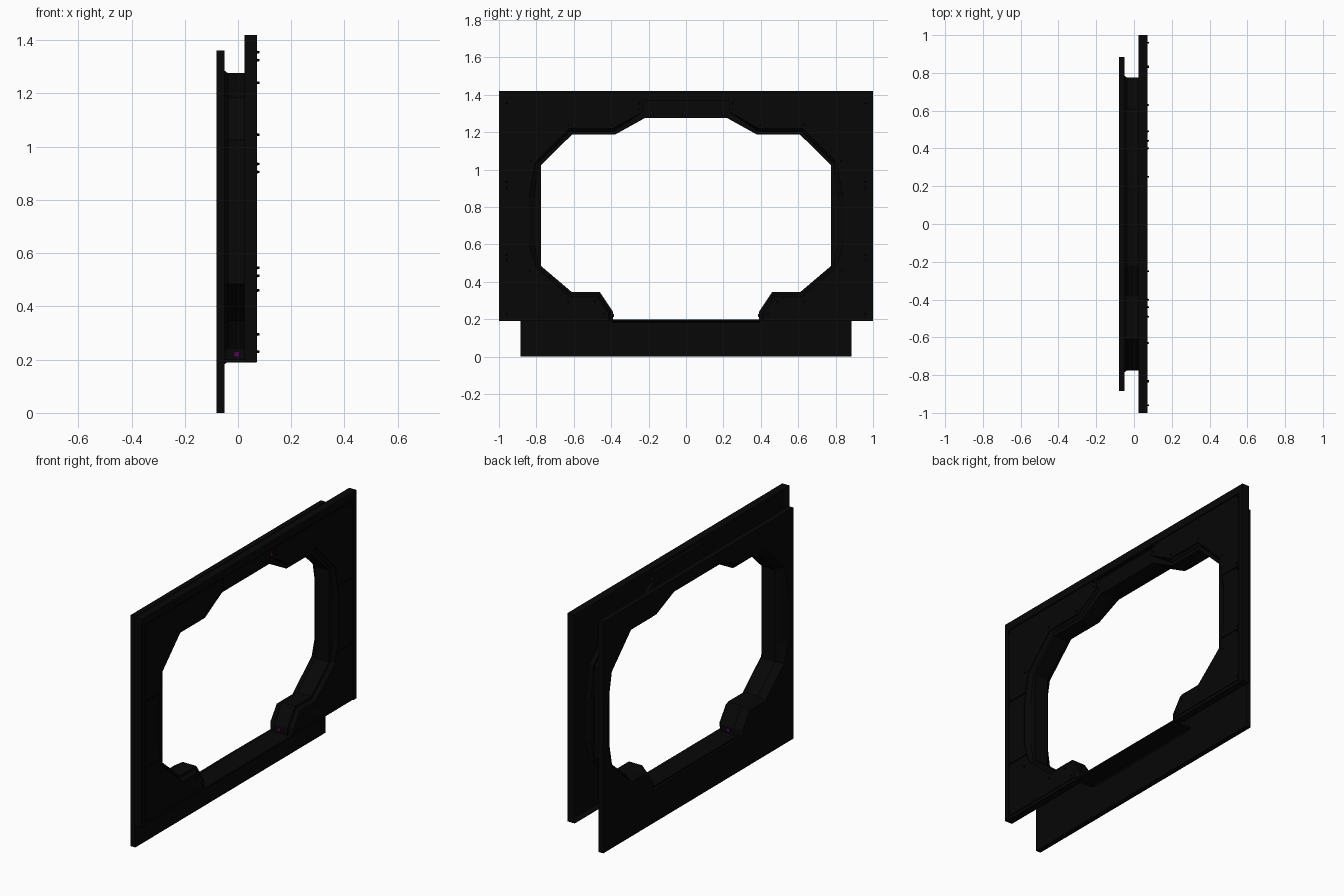
import bpy, bmesh
from mathutils import Vector

if "Cube" in bpy.data.objects:
    bpy.data.objects.remove(bpy.data.objects["Cube"])


def material(name, rgb):
    m = bpy.data.materials.new(name)
    m.diffuse_color = (*rgb, 1)
    m.use_nodes = True
    m.node_tree.nodes["Principled BSDF"].inputs["Base Color"].default_value = m.diffuse_color
    return m


DARK = material("dark_metal", (0.002, 0.002, 0.002))
PURPLE = material("purple_light", (0.10, 0.0, 0.11))
RED = material("red_light", (0.14, 0.0, 0.04))


def finish(name, bm, mat=DARK):
    # drop faces on the centre plane, then mirror left to right
    bmesh.ops.remove_doubles(bm, verts=bm.verts, dist=1e-5)
    seam = [f for f in bm.faces if all(abs(v.co.y) < 1e-5 for v in f.verts)]
    bmesh.ops.delete(bm, geom=seam, context='FACES')
    me = bpy.data.meshes.new(name)
    bm.to_mesh(me)
    bm.free()
    me.materials.append(mat)
    ob = bpy.data.objects.new(name, me)
    bpy.context.collection.objects.link(ob)
    mod = ob.modifiers.new("mirror", 'MIRROR')
    mod.use_axis = (False, True, False)
    return ob


def loft(bm, loops, closed=True, caps=True):
    # loops: list of (x, [(y, z), ...]) with equal point counts
    rows = [[bm.verts.new((x, y, z)) for y, z in pts] for x, pts in loops]
    n = len(rows[0])
    for a, b in zip(rows, rows[1:]):
        for i in range(n if closed else n - 1):
            j = (i + 1) % n
            bm.faces.new((a[i], a[j], b[j], b[i]))
    if caps:
        bm.faces.new(rows[0])
        bm.faces.new(rows[-1][::-1])
    bmesh.ops.recalc_face_normals(bm, faces=bm.faces)


def prism(name, *loops):
    bm = bmesh.new()
    loft(bm, loops)
    return finish(name, bm)


def ribbon(name, *loops):
    bm = bmesh.new()
    loft(bm, loops, closed=False, caps=False)
    return finish(name, bm)


# Half outlines (y, z), from the threshold up to the header
OPENING = [(0.39, 0.192), (0.39, 0.24), (0.46, 0.345), (0.61, 0.345), (0.775, 0.485),
           (0.775, 0.6), (0.775, 0.85), (0.775, 1.025), (0.61, 1.187), (0.38, 1.187),
           (0.22, 1.276), (0.22, 1.276), (0.0, 1.276)]
RIM = [(0.415, 0.192), (0.415, 0.235), (0.475, 0.32), (0.62, 0.32), (0.80, 0.475),
       (0.84, 0.6), (0.84, 0.85), (0.805, 1.04), (0.625, 1.22), (0.39, 1.22),
       (0.23, 1.31), (0.23, 1.37), (0.0, 1.37)]
CHAMFER = [tuple(Vector(r).lerp(Vector(o), 0.45)) for r, o in zip(RIM[:10], OPENING)] + RIM[10:]

# Front plate: a pressed sheet with a folded skirt round its outside
FRONT_OUTER = [(0, 1.42), (1, 1.42), (1, 0.192)]
bm = bmesh.new()
bm.faces.new([bm.verts.new((0.067, y, z)) for y, z in RIM + FRONT_OUTER])
finish("front_plate_sheet", bm)
skirt = FRONT_OUTER + [(0.39, 0.192)]
ribbon("front_plate_skirt", (0.025, skirt), (0.067, skirt))
border = FRONT_OUTER + [(0.972, 0.192), (0.972, 1.375), (0, 1.375)]
prism("front_border", (0.067, border), (0.072, border))

# Raised side panels, split by two horizontal seams
panel = [(0.415, 0.21)] + RIM[1:11] + [(0.235, 1.368), (0.966, 1.368), (0.966, 0.21)]
for i, (lo, hi) in enumerate([(0.2, 0.527), (0.533, 0.917), (0.923, 1.4)]):
    bm = bmesh.new()
    loft(bm, [(0.067, panel), (0.072, panel)])
    for z, up in ((lo, -1), (hi, 1)):
        bmesh.ops.bisect_plane(bm, geom=bm.verts[:] + bm.edges[:] + bm.faces[:],
                               plane_co=(0, 0, z), plane_no=(0, 0, up), clear_outer=True)
        bmesh.ops.holes_fill(bm, edges=[e for e in bm.edges if e.is_boundary])
    bmesh.ops.recalc_face_normals(bm, faces=bm.faces)
    finish(f"side_panel_{i + 1}", bm)

# Tunnel lining, stepping out to the rim at the front and flaring at the back
tunnel = [(0, 0.192)] + OPENING
flare = [(y * 1.014, 0.73 + (z - 0.73) * 1.018) for y, z in tunnel]
ribbon("tunnel_lining", (-0.051, flare), (-0.038, tunnel), (0.05, tunnel))
ribbon("front_reveal", (0.05, OPENING), (0.05, CHAMFER), (0.067, RIM))

# Back plate with a wide splayed opening and a closed bottom rail
BACK_OUTER = [(0, 1.362), (0.885, 1.362), (0.885, 0), (0, 0)]
splay = [(0, 0.195)] + RIM[:10] + [(0.225, 1.29), (0.225, 1.29), (0, 1.29)]
bm = bmesh.new()
loft(bm, [(-0.08, splay + BACK_OUTER), (-0.05, flare + BACK_OUTER)])
finish("back_plate", bm)

# Threshold strip
strip = [(0, 0.19), (0.415, 0.19), (0.415, 0.2), (0, 0.2)]
prism("threshold", (-0.06, strip), (0.07, strip))

# Small rivets at the panel corners
RIVETS = [(0.96, 0.23), (0.96, 0.515), (0.96, 0.545), (0.96, 0.905), (0.96, 0.935),
          (0.96, 1.355), (0.25, 1.355), (0.25, 1.325), (0.40, 1.24), (0.63, 1.24),
          (0.83, 1.045), (0.835, 0.46), (0.63, 0.295), (0.49, 0.295), (0.44, 0.23)]
bm = bmesh.new()
for y, z in RIVETS:
    made = bmesh.ops.create_cone(bm, cap_ends=True, segments=6, radius1=0.006,
                                 radius2=0.004, depth=0.01)["verts"]
    for v in made:
        v.co = Vector((v.co.z + 0.075, v.co.x + y, v.co.y + z))
bmesh.ops.recalc_face_normals(bm, faces=bm.faces)
finish("rivets", bm)


# Small indicator lights at the sill and header
def light(name, centre, size, mat):
    bm = bmesh.new()
    for v in bmesh.ops.create_cube(bm, size=1)["verts"]:
        v.co = Vector(a * s + c for a, s, c in zip(v.co, size, centre))
    finish(name, bm, mat)


light("sill_light", (-0.005, 0.389, 0.22), (0.018, 0.006, 0.018), PURPLE)
light("header_light", (0.058, 0.23, 1.335), (0.008, 0.006, 0.012), RED)
